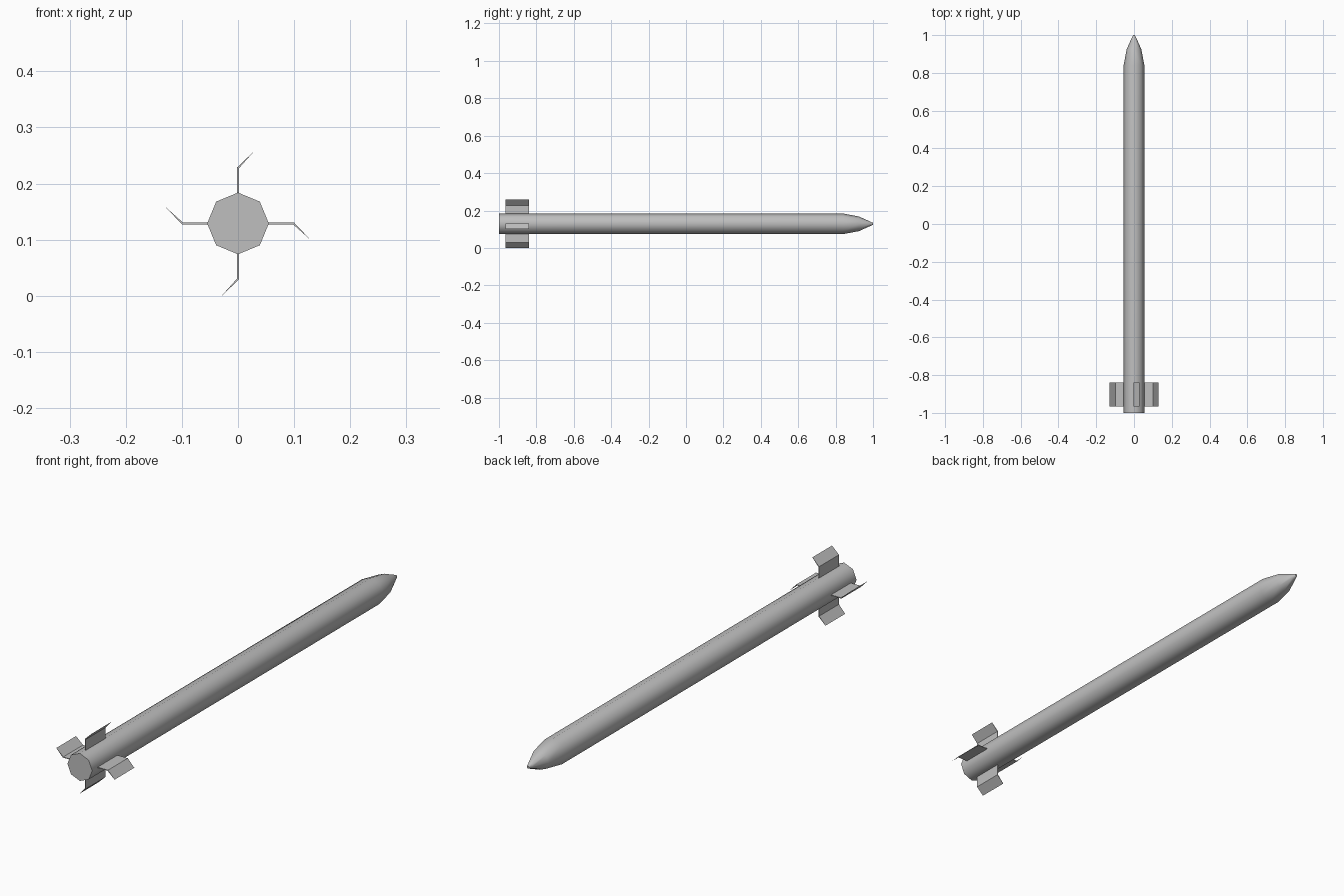
import bpy, bmesh, math
from mathutils import Matrix

cube = bpy.data.objects.get("Cube")
if cube:
    bpy.data.objects.remove(cube, do_unlink=True)

AXIS_Z = 0.129
RADIUS = 0.055
SIDES = 8

grey = bpy.data.materials.new("light_grey")
grey.use_nodes = True
colour = (0.52, 0.52, 0.52, 1)
grey.diffuse_color = colour
grey.node_tree.nodes["Principled BSDF"].inputs["Base Color"].default_value = colour


def finish(name, bm, angle):
    """Turn a bmesh into a named, coloured, smooth-shaded object."""
    bmesh.ops.recalc_face_normals(bm, faces=bm.faces)
    mesh = bpy.data.meshes.new(name)
    bm.to_mesh(mesh)
    bm.free()
    mesh.materials.append(grey)
    obj = bpy.data.objects.new(name, mesh)
    bpy.context.collection.objects.link(obj)
    obj.location.z = AXIS_Z
    bpy.ops.object.select_all(action='DESELECT')
    obj.select_set(True)
    bpy.context.view_layer.objects.active = obj
    bpy.ops.object.shade_smooth_by_angle(angle=math.radians(angle))
    return obj


# Body tube and nose: octagonal rings of (y, radius) along the long axis
profile = [(-1, RADIUS), (0.84, RADIUS), (0.925, 0.039), (0.985, 0.012), (1, 0.005)]
bm = bmesh.new()
rings = []
for y, r in profile:
    angles = [math.tau * i / SIDES for i in range(SIDES)]
    rings.append([bm.verts.new((r * math.cos(a), y, r * math.sin(a))) for a in angles])
for a, b in zip(rings, rings[1:]):
    for i in range(SIDES):
        j = (i + 1) % SIDES
        bm.faces.new((a[i], a[j], b[j], b[i]))
bm.faces.new(rings[0])
bm.faces.new(rings[-1])
finish("rocket_body", bm, 50)

# Bent tail fins: a thin section tapering to a sharp tip, turned about the axis
section = [(-0.0015, 0.05), (0.0015, 0.05), (0.0015, 0.098), (0.029, 0.129), (-0.0015, 0.1)]
for k, name in enumerate(("top_fin", "left_fin", "bottom_fin", "right_fin")):
    bm = bmesh.new()
    face = bm.faces.new([bm.verts.new((x, -0.965, z)) for x, z in section])
    swept = bmesh.ops.extrude_face_region(bm, geom=[face])["geom"]
    verts = [v for v in swept if isinstance(v, bmesh.types.BMVert)]
    bmesh.ops.translate(bm, verts=verts, vec=(0, 0.125, 0))
    turn = Matrix.Rotation(k * math.pi / 2, 4, 'Y')
    bmesh.ops.transform(bm, matrix=turn, verts=bm.verts)
    finish(name, bm, 30)
